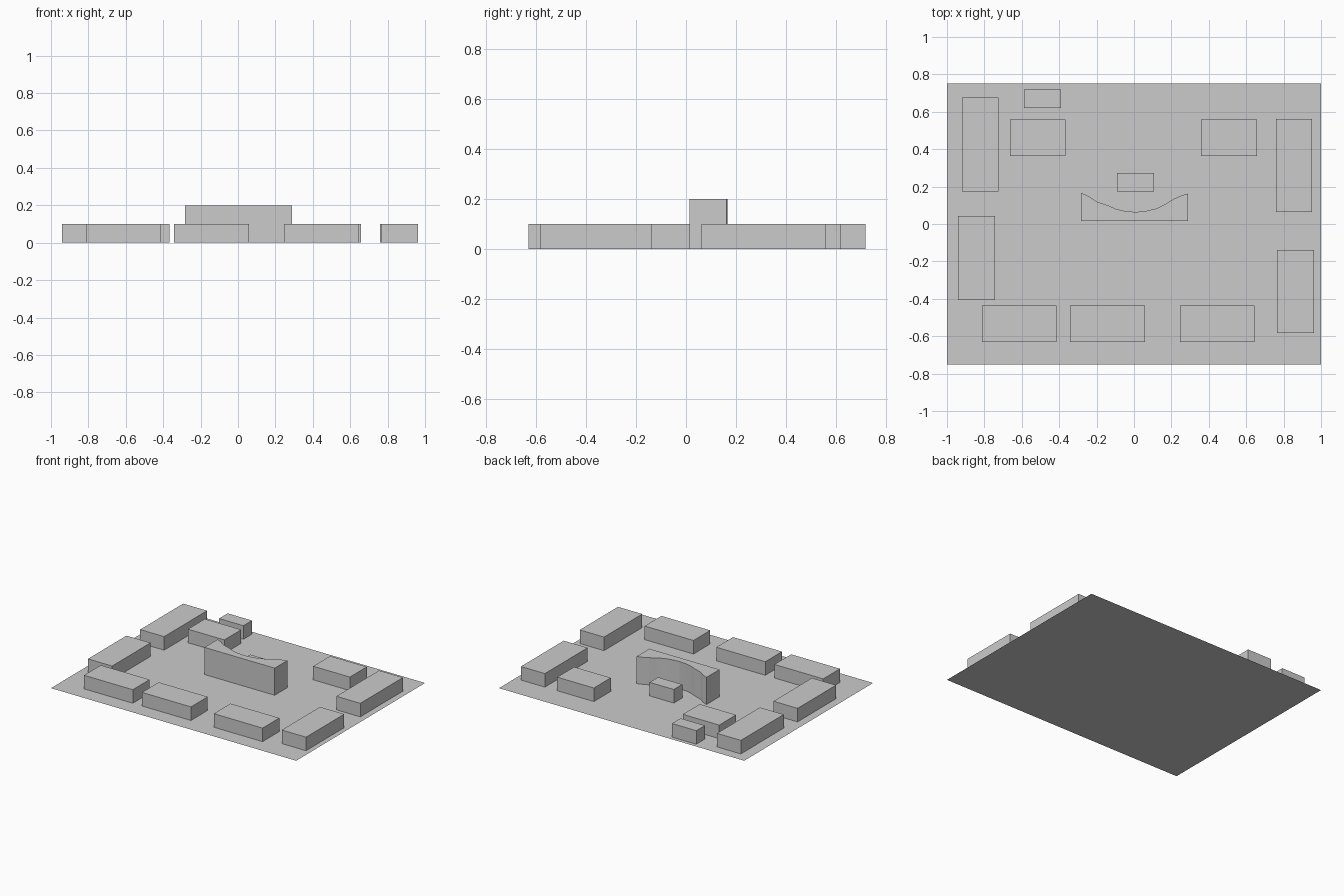
import bpy
import bmesh

if "Cube" in bpy.data.objects:
    bpy.data.objects.remove(bpy.data.objects["Cube"])


def prism(name, outline, height):
    """Extrude a counter-clockwise outline from the ground up; zero height gives a flat sheet."""
    bm = bmesh.new()
    face = bm.faces.new([bm.verts.new((x, y, 0)) for x, y in outline])
    if height:
        ext = bmesh.ops.extrude_face_region(bm, geom=[face], use_keep_orig=True)
        top = [v for v in ext["geom"] if isinstance(v, bmesh.types.BMVert)]
        bmesh.ops.translate(bm, verts=top, vec=(0, 0, height))
        bmesh.ops.recalc_face_normals(bm, faces=bm.faces)
    mesh = bpy.data.meshes.new(name)
    bm.to_mesh(mesh)
    bm.free()
    obj = bpy.data.objects.new(name, mesh)
    bpy.context.collection.objects.link(obj)
    return obj


def rect(x0, y0, w, d):
    return [(x0, y0), (x0 + w, y0), (x0 + w, y0 + d), (x0, y0 + d)]


# Flat site base
prism("site_base", rect(-1, -0.75, 2, 1.5), 0)

# Low rectangular blocks: left x, front y, width, depth
blocks = {
    "west_block_back": (-0.92, 0.175, 0.195, 0.5),
    "west_block_front": (-0.94, -0.405, 0.197, 0.448),
    "east_block_back": (0.758, 0.063, 0.195, 0.498),
    "east_block_front": (0.765, -0.583, 0.198, 0.445),
    "south_block_left": (-0.813, -0.632, 0.398, 0.195),
    "south_block_middle": (-0.341, -0.632, 0.4, 0.195),
    "south_block_right": (0.245, -0.632, 0.398, 0.195),
    "north_block_left": (-0.663, 0.363, 0.297, 0.197),
    "north_block_right": (0.359, 0.363, 0.299, 0.197),
    "north_annex": (-0.588, 0.62, 0.198, 0.1),
    "centre_annex": (-0.092, 0.175, 0.198, 0.098),
}
for name, size in blocks.items():
    prism(name, rect(*size), 0.1)

# Tall central building: straight front, concave faceted back
back = [(0.289, 0.163), (0.25, 0.151), (0.21, 0.133), (0.165, 0.105),
        (0.12, 0.083), (0.07, 0.071), (0.01, 0.064), (-0.05, 0.069),
        (-0.1, 0.082), (-0.14, 0.1), (-0.2, 0.12), (-0.245, 0.15),
        (-0.284, 0.166)]
prism("curved_building", [(-0.284, 0.015), (0.289, 0.015)] + back, 0.2)
